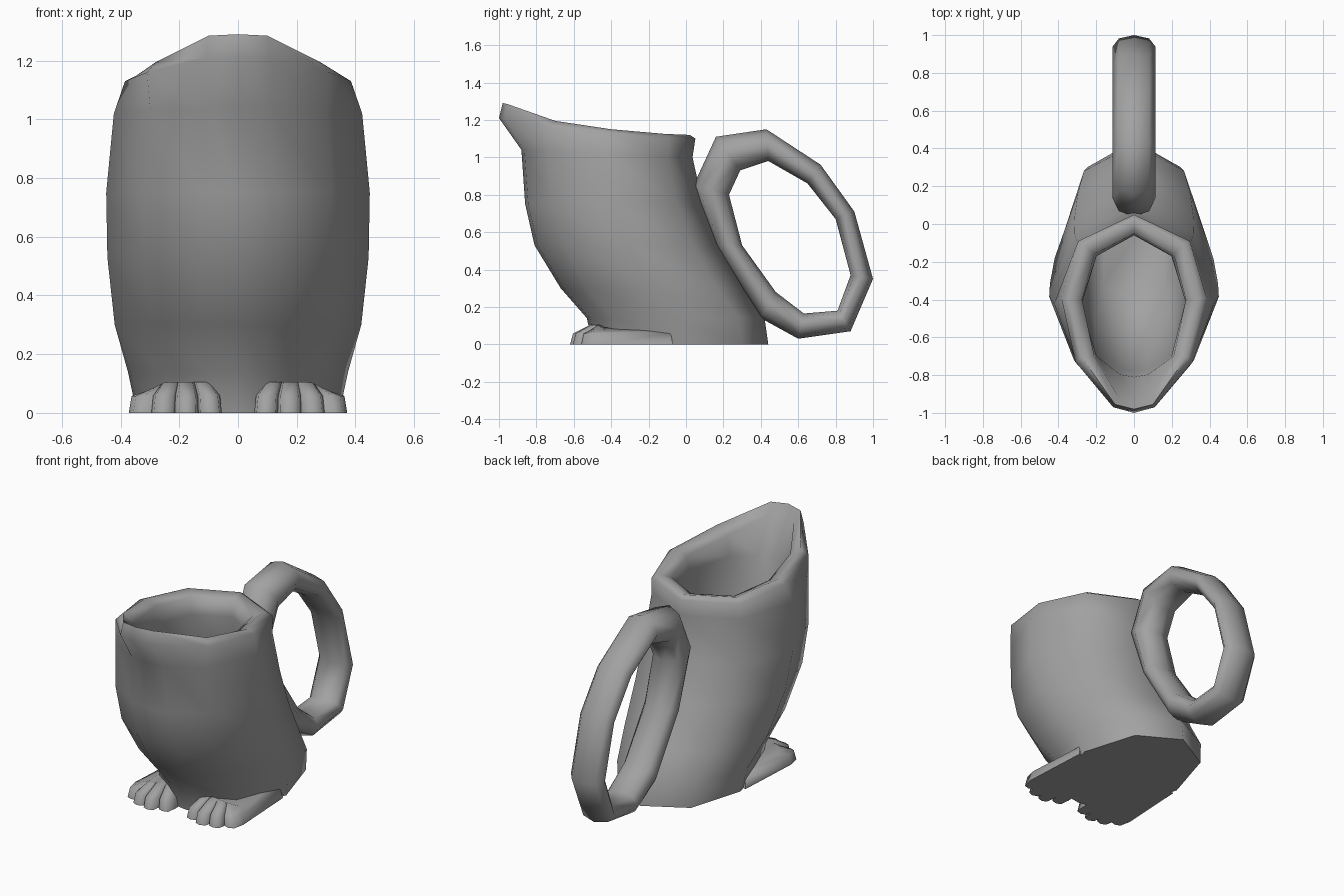
import bpy, bmesh
from math import sin, cos, radians, pi

if "Cube" in bpy.data.objects:
    bpy.data.objects.remove(bpy.data.objects["Cube"])

clay = bpy.data.materials.new("clay_grey")
clay.diffuse_color = (.36, .36, .36, 1)
clay.use_nodes = True
clay.node_tree.nodes["Principled BSDF"].inputs["Base Color"].default_value = clay.diffuse_color


def loft(name, rings, closed=False, smooth=75):
    """Skin a stack of equal-length rings; cap the ends unless it loops."""
    bm = bmesh.new()
    vs = [[bm.verts.new(p) for p in r] for r in rings]
    n = len(vs[0])
    pairs = list(zip(vs, vs[1:])) + ([(vs[-1], vs[0])] if closed else [])
    for a, b in pairs:
        for i in range(n):
            j = (i + 1) % n
            bm.faces.new((a[i], a[j], b[j], b[i]))
    if not closed:
        bm.faces.new(vs[0])
        bm.faces.new(vs[-1])
    bmesh.ops.recalc_face_normals(bm, faces=bm.faces)
    me = bpy.data.meshes.new(name)
    bm.to_mesh(me)
    bm.free()
    me.materials.append(clay)
    ob = bpy.data.objects.new(name, me)
    bpy.context.collection.objects.link(ob)
    bpy.ops.object.select_all(action='DESELECT')
    ob.select_set(True)
    bpy.context.view_layer.objects.active = ob
    bpy.ops.object.shade_smooth_by_angle(angle=radians(smooth))
    return ob


def mirrored(half):
    """Complete a half ring that runs from the back to the front."""
    return half + [(-x, y, z) for x, y, z in half[-2:0:-1]]


def oval(z, front, back, width, rise=0.0):
    c, r = (front + back) / 2, (back - front) / 2
    half = []
    for deg in (0, 45, 90, 135, 165, 180):
        a = radians(deg)
        half.append((width * sin(a), c + r * cos(a), z + rise * (1 - cos(a)) / 2))
    return mirrored(half)


# Jug body: outer wall, spouted rim, then inner wall down to the floor
outer = [oval(0, -.50, .44, .345), oval(.14, -.53, .42, .375),
         oval(.30, -.67, .31, .42), oval(.53, -.81, .18, .445),
         oval(.75, -.86, .09, .449), oval(1.0, -.88, .035, .423, .04)]
rim = [mirrored(r) for r in (
    [(0, .05, 1.10), (.295, -.09, 1.10), (.385, -.39, 1.13),
     (.31, -.73, 1.16), (.11, -.97, 1.21), (0, -1, 1.21)],
    [(0, .02, 1.12), (.26, -.11, 1.125), (.345, -.40, 1.15),
     (.28, -.70, 1.195), (.10, -.955, 1.285), (0, -.98, 1.29)],
    [(0, -.05, 1.10), (.21, -.16, 1.10), (.275, -.40, 1.12),
     (.21, -.70, 1.15), (.08, -.92, 1.23), (0, -.95, 1.235)])]
inner = [oval(1.0, -.81, -.06, .28, .03), oval(.75, -.78, -.02, .29),
         oval(.40, -.66, .12, .29), oval(.12, -.42, .27, .23)]
loft("jug_body", outer + rim + inner)

# Handle: an oval section swept round a leaning loop (outer and inner edge y, z)
edge_out = [(.16, 1.11), (.43, 1.15), (.72, .96), (.90, .71), (1.0, .35),
            (.88, .07), (.60, .03), (.40, .14), (.16, .53), (.04, .85)]
edge_in = [(.29, .93), (.44, .98), (.65, .86), (.80, .67), (.88, .37),
           (.81, .18), (.63, .165), (.48, .28), (.30, .53), (.23, .80)]
sections = []
for (yo, zo), (yi, zi) in zip(edge_out, edge_in):
    ring = []
    for k in range(8):
        a = k * pi / 4
        t = (1 - cos(a)) / 2
        ring.append((.113 * sin(a), yo + (yi - yo) * t, zo + (zi - zo) * t))
    sections.append(ring)
loft("handle", sections, closed=True, smooth=89)

# Feet: toed outline raised in three tapering levels
toes = [(.095, -.59), (.175, -.62), (.255, -.605), (.325, -.56)]
outline = [(.08, -.12), (.055, -.52)]
for i, (x, y) in enumerate(toes):
    outline += [(x - .032, y + .01), (x, y), (x + .032, y + .012)]
    if i < 3:
        outline.append((x + .04, y + .05))
outline += [(.372, -.48), (.35, -.07)]
cx, cy = .18, -.30


def foot(name, side):
    levels = []
    for z, s in ((0, 1), (.058, .95), (.105, .69)):
        ring = []
        for x, y in outline:
            px, py = cx + (x - cx) * s, cy + (y - cy) * s
            drop = 0
            if z > .1:  # smooth instep sloping down to the heel and outer side
                py = max(py, -.51)
                drop = .03 if py > -.25 else max(0, px - .25) * .5
            ring.append((side * px, py, z - drop))
        levels.append(ring)
    loft(name, levels)


foot("right_foot", 1)
foot("left_foot", -1)
